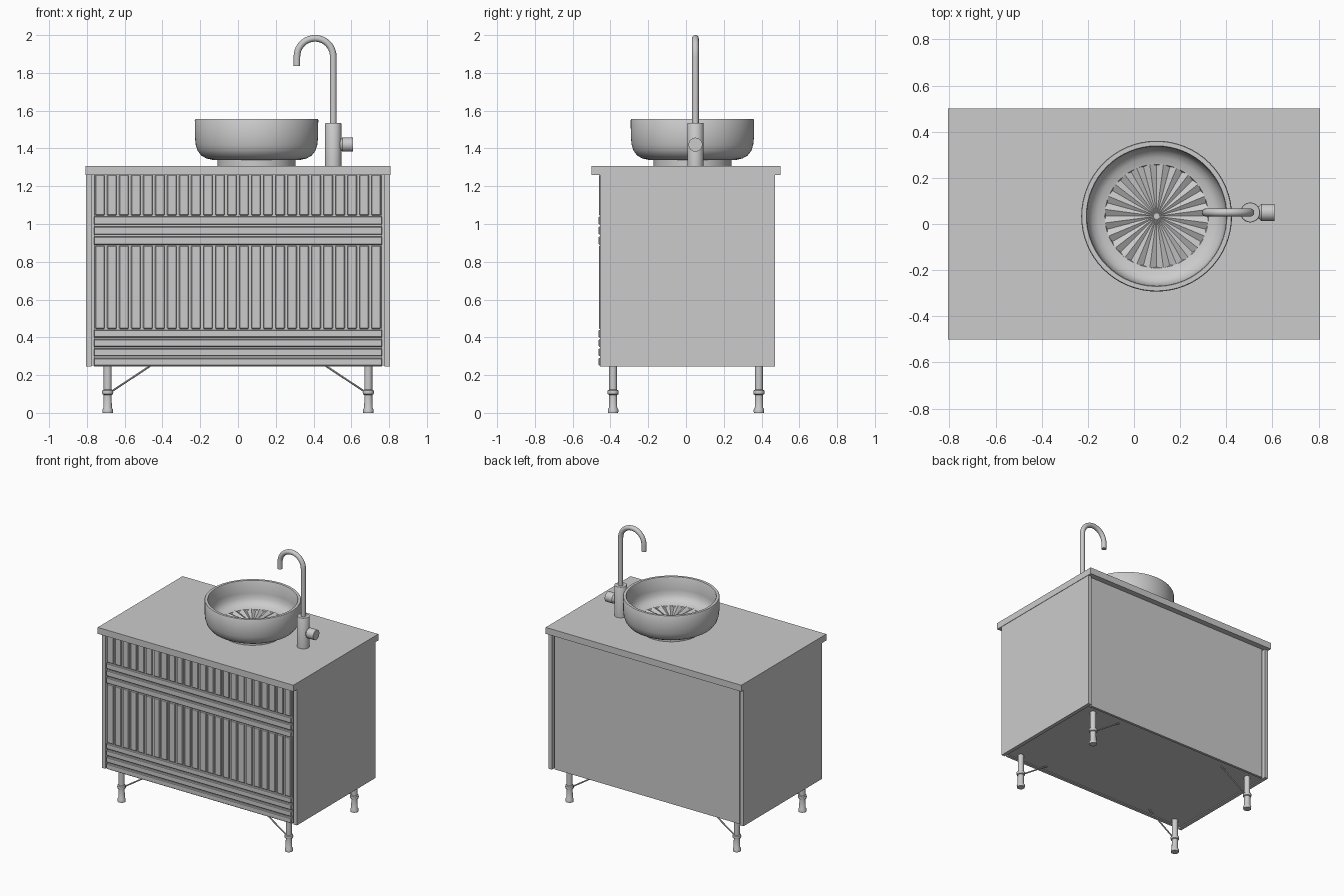
import bpy, bmesh, math
from mathutils import Vector

if "Cube" in bpy.data.objects:
    bpy.data.objects.remove(bpy.data.objects["Cube"])


def finish(name, bm, smooth=False):
    bmesh.ops.recalc_face_normals(bm, faces=bm.faces)
    me = bpy.data.meshes.new(name)
    bm.to_mesh(me)
    bm.free()
    ob = bpy.data.objects.new(name, me)
    bpy.context.collection.objects.link(ob)
    if smooth:
        bpy.ops.object.select_all(action='DESELECT')
        ob.select_set(True)
        bpy.context.view_layer.objects.active = ob
        bpy.ops.object.shade_smooth_by_angle(angle=math.radians(35))
    return ob


def box(name, x0, x1, y0, y1, z0, z1, bevel=0):
    bm = bmesh.new()
    bmesh.ops.create_cube(bm, size=1)
    for v in bm.verts:
        v.co = ((x0 + x1) / 2 + v.co.x * (x1 - x0),
                (y0 + y1) / 2 + v.co.y * (y1 - y0),
                (z0 + z1) / 2 + v.co.z * (z1 - z0))
    ob = finish(name, bm)
    if bevel:
        m = ob.modifiers.new("bevel", 'BEVEL')
        m.width, m.segments = bevel, 1
    return ob


def lathe(name, profile, loc, n=32, cap=True):
    # profile of (radius, height) pairs turned around z
    bm = bmesh.new()
    rings = [[bm.verts.new((loc[0] + r * math.cos(2 * math.pi * i / n),
                            loc[1] + r * math.sin(2 * math.pi * i / n), loc[2] + z))
              for i in range(n)] for r, z in profile]
    for a, b in zip(rings, rings[1:]):
        for i in range(n):
            j = (i + 1) % n
            bm.faces.new((a[i], a[j], b[j], b[i]))
    bm.faces.new(rings[0])
    if cap:
        bm.faces.new(rings[-1])
    return finish(name, bm, True)


def tube(name, pts, r, n=16):
    # round tube along a path lying in the xz plane
    bm = bmesh.new()
    pts = [Vector(p) for p in pts]
    rings = []
    for k, p in enumerate(pts):
        t = (pts[min(k + 1, len(pts) - 1)] - pts[max(k - 1, 0)]).normalized()
        side = Vector((0, 1, 0))
        up = t.cross(side)
        rings.append([bm.verts.new(p + r * (math.cos(a) * side + math.sin(a) * up))
                      for a in (2 * math.pi * i / n for i in range(n))])
    for a, b in zip(rings, rings[1:]):
        for i in range(n):
            j = (i + 1) % n
            bm.faces.new((a[i], a[j], b[j], b[i]))
    bm.faces.new(rings[0])
    bm.faces.new(rings[-1])
    return finish(name, bm, True)


# Cabinet and countertop
box("countertop", -0.807, 0.807, -0.5, 0.5, 1.26, 1.308)
box("carcass", -0.776, 0.776, -0.43, 0.44, 0.252, 1.26)
box("front_panel", -0.763, 0.763, -0.448, -0.43, 0.245, 1.26)
box("back_panel", -0.763, 0.763, 0.44, 0.458, 0.245, 1.26)
for s, side in ((-1, "left"), (1, "right")):
    x0, x1 = sorted((s * 0.776, s * 0.804))
    box(side + "_side_panel", x0, x1, -0.455, 0.472, 0.245, 1.26)

# Vertical slats on the two drawer fronts
COUNT = 24
step = 1.526 / COUNT
for label, z0, z1 in (("upper", 1.045, 1.26), ("lower", 0.445, 0.885)):
    for i in range(COUNT):
        x = -0.763 + (i + 0.5) * step
        box(f"{label}_vertical_slat_{i}", x - 0.025, x + 0.025, -0.461, -0.446, z0, z1, 0.004)

# Horizontal slats
for label, z0, z1, n in (("middle", 0.885, 1.045, 3), ("bottom", 0.245, 0.445, 4)):
    h = (z1 - z0) / n
    for i in range(n):
        z = z0 + (i + 0.5) * h
        box(f"{label}_horizontal_slat_{i}", -0.763, 0.763, -0.463, -0.446,
            z - h / 2 + 0.005, z + h / 2 - 0.005, 0.004)

# Turned legs with slanted braces
leg = [(0.027, 0), (0.028, 0.018), (0.022, 0.028), (0.021, 0.095), (0.028, 0.099),
       (0.030, 0.109), (0.028, 0.119), (0.021, 0.123), (0.021, 0.255)]
for sx, a in ((-1, "left"), (1, "right")):
    for sy, b in ((-1, "front"), (1, "back")):
        x, y = sx * 0.69, sy * 0.386
        lathe(f"{b}_{a}_leg", leg, (x, y, 0), 24)
        tube(f"{b}_{a}_brace", [(x, y, 0.1), (sx * 0.455, y, 0.255)], 0.005, 8)

# Vessel basin: foot, rounded outside, rim, hollow inside
C = (0.098, 0.034)
basin = [(0.206, 1.306), (0.206, 1.338), (0.235, 1.34), (0.265, 1.347), (0.292, 1.362),
         (0.312, 1.388), (0.322, 1.42), (0.326, 1.46), (0.327, 1.55), (0.324, 1.555),
         (0.305, 1.555), (0.302, 1.55), (0.301, 1.46), (0.296, 1.425), (0.280, 1.398),
         (0.255, 1.383), (0.225, 1.376), (0.218, 1.36)]
lathe("basin", basin, (*C, 0), 64)

# Pleated fan in the basin floor
bm = bmesh.new()
N = 48
hub = bm.verts.new((*C, 1.372))
rim = [bm.verts.new((C[0] + 0.225 * math.cos(t), C[1] + 0.225 * math.sin(t),
                     1.383 if i % 2 else 1.365))
       for i, t in enumerate(2 * math.pi * k / N for k in range(N))]
for i in range(N):
    bm.faces.new((hub, rim[i], rim[(i + 1) % N]))
finish("basin_floor_fan", bm)
lathe("drain", [(0.012, 1.365), (0.012, 1.378)], (*C, 0), 16)

# Tap: body, side handle and gooseneck spout
FX, FY = 0.504, 0.05
lathe("tap_body", [(0.043, 1.306), (0.043, 1.532), (0.041, 1.535)], (FX, FY, 0))
handle = lathe("tap_handle", [(0.012, 0.02), (0.037, 0.048), (0.037, 0.106)], (0, 0, 0))
handle.rotation_euler = (0, math.pi / 2, 0)
handle.location = (FX, FY, 1.42)
R, zc = 0.096, 1.887
path = [(FX, FY, 1.52)]
path += [(FX - R + R * math.cos(t), FY, zc + R * math.sin(t))
         for t in (math.pi * k / 20 for k in range(21))]
path.append((FX - 2 * R, FY, 1.837))
tube("tap_spout", path, 0.0175, 20)
